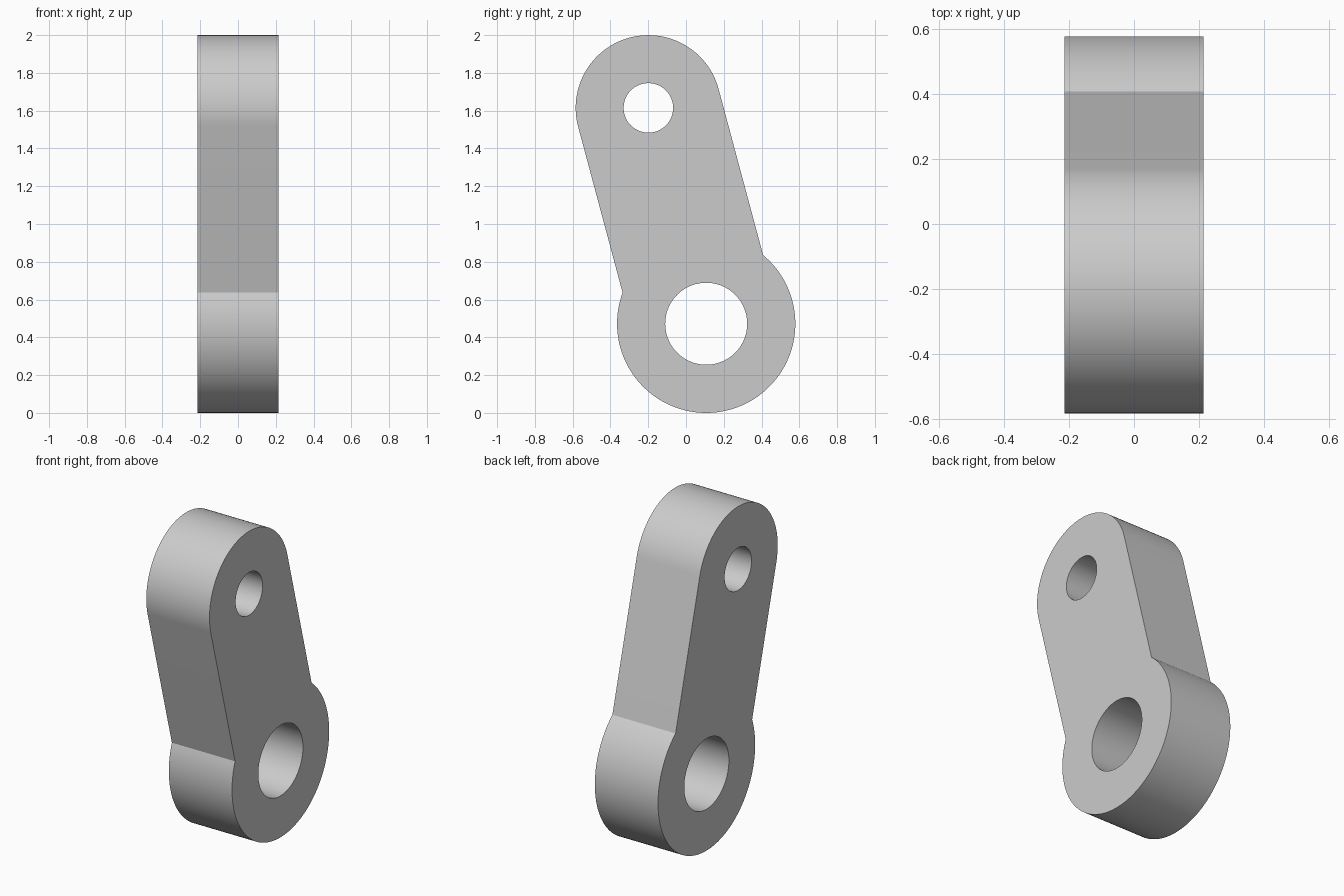
import bpy
import bmesh
from math import sin, cos, pi, asin, radians
from mathutils import Vector

cube = bpy.data.objects.get("Cube")
if cube:
    bpy.data.objects.remove(cube)

HALF_WIDTH = 0.215
TILT = radians(15)                   # lean of the arm towards the front
BIG_CENTRE = Vector((0, 0.107, 0.472))
LENGTH = 1.183                       # distance between the two bores
BIG_R, SMALL_R = 0.472, 0.385
BIG_BORE, SMALL_BORE = 0.217, 0.131

along = Vector((0, -sin(TILT), cos(TILT)))
across = Vector((0, cos(TILT), sin(TILT)))
small_centre = BIG_CENTRE + along * LENGTH


def arc(centre, radius, start, end, steps):
    """Points on an arc, with the angle measured from the across direction."""
    angles = [start + (end - start) * i / steps for i in range(steps + 1)]
    return [centre + across * radius * cos(a) + along * radius * sin(a) for a in angles]


def add_loop(bm, points):
    verts = [bm.verts.new(p - Vector((HALF_WIDTH, 0, 0))) for p in points]
    return [bm.edges.new((v, verts[i - 1])) for i, v in enumerate(verts)]


# Outline: half circle at the top, straight flanks, large boss at the bottom
notch = pi - asin((BIG_R ** 2 - SMALL_R ** 2) ** 0.5 / BIG_R)
outline = arc(small_centre, SMALL_R, 0, pi, 64)
outline += arc(BIG_CENTRE, BIG_R, notch, 3 * pi - notch, 96)

bm = bmesh.new()
edges = add_loop(bm, outline)
for centre, radius in ((BIG_CENTRE, BIG_BORE), (small_centre, SMALL_BORE)):
    edges += add_loop(bm, arc(centre, radius, 0, 2 * pi, 96)[:-1])

# Fill the plate around both bores and give it thickness
bmesh.ops.triangle_fill(bm, edges=edges, use_beauty=True, normal=(1, 0, 0))
result = bmesh.ops.extrude_face_region(bm, geom=bm.faces[:], use_keep_orig=True)
moved = [g for g in result["geom"] if isinstance(g, bmesh.types.BMVert)]
bmesh.ops.translate(bm, verts=moved, vec=(2 * HALF_WIDTH, 0, 0))
bmesh.ops.dissolve_limit(bm, angle_limit=radians(0.1), verts=bm.verts[:], edges=bm.edges[:])
bmesh.ops.recalc_face_normals(bm, faces=bm.faces[:])

mesh = bpy.data.meshes.new("link_arm")
bm.to_mesh(mesh)
bm.free()
link_arm = bpy.data.objects.new("link_arm", mesh)
bpy.context.collection.objects.link(link_arm)

# Plain grey finish
grey = bpy.data.materials.new("plain_grey")
grey.use_nodes = True
colour = (0.6, 0.6, 0.6, 1)
grey.diffuse_color = colour
grey.node_tree.nodes["Principled BSDF"].inputs["Base Color"].default_value = colour
mesh.materials.append(grey)

# Smooth rounded walls, crisp rims
bpy.ops.object.select_all(action="DESELECT")
link_arm.select_set(True)
bpy.context.view_layer.objects.active = link_arm
bpy.ops.object.shade_smooth_by_angle(angle=radians(25))
